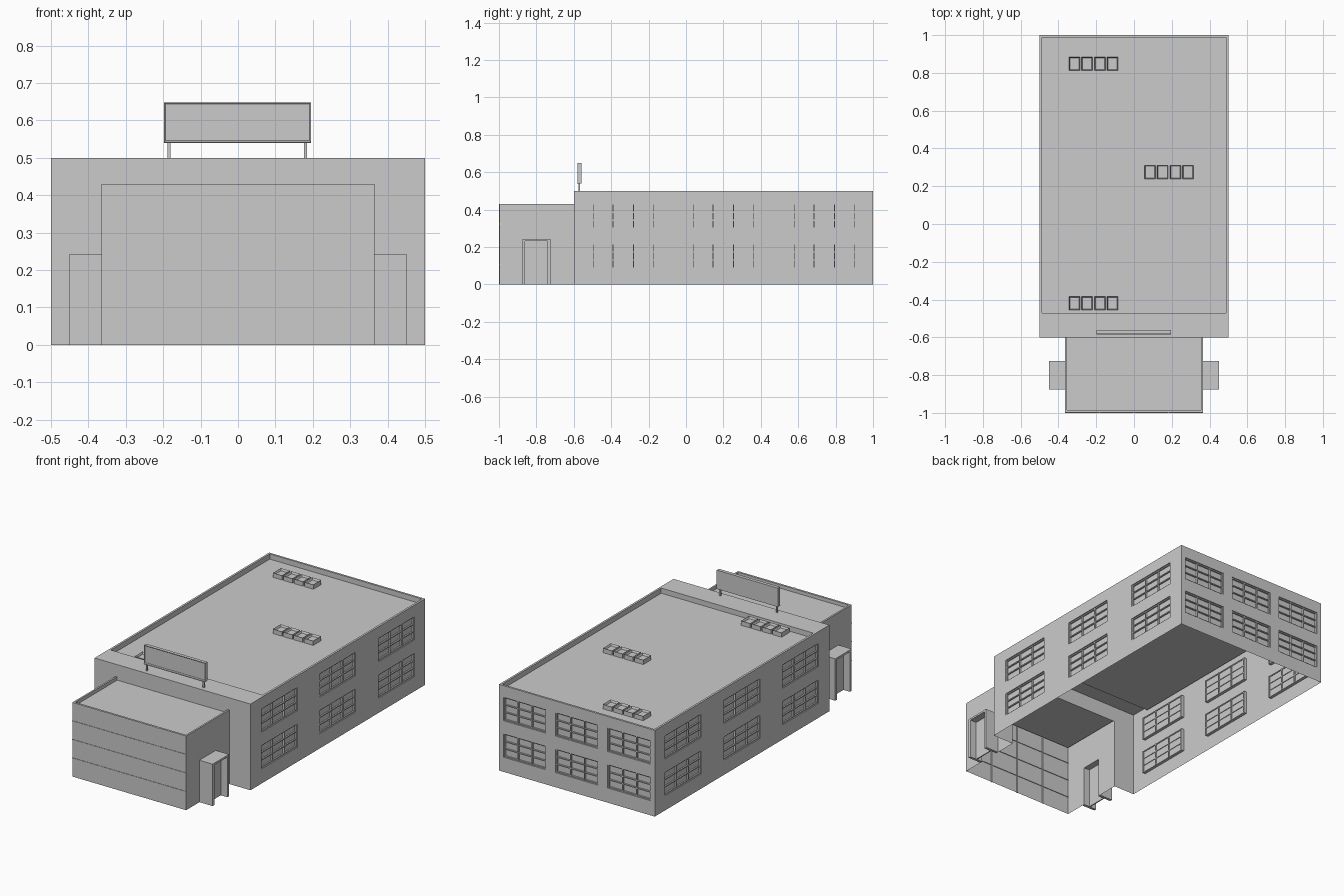
import bpy, bmesh
from mathutils import Vector

if "Cube" in bpy.data.objects:
    bpy.data.objects.remove(bpy.data.objects["Cube"])


def finish(name, bm, recalc=True):
    bmesh.ops.remove_doubles(bm, verts=bm.verts, dist=1e-5)
    if recalc:
        bmesh.ops.recalc_face_normals(bm, faces=bm.faces)
    me = bpy.data.meshes.new(name)
    bm.to_mesh(me)
    bm.free()
    ob = bpy.data.objects.new(name, me)
    bpy.context.collection.objects.link(ob)
    return ob


def quad(bm, *pts):
    bm.faces.new([bm.verts.new(p) for p in pts])


def box(bm, a, b):
    vs = bmesh.ops.create_cube(bm, size=1)["verts"]
    a, b = Vector(a), Vector(b)
    for v in vs:
        v.co = Vector([a[i] + (v.co[i] + 0.5) * (b[i] - a[i]) for i in range(3)])


def wall(bm, p, u0, u1, z0, z1, holes=(), depth=0):
    """Gridded wall; holes get a recessed pane, or stay open if depth is 0."""
    us = sorted({u0, u1, *[u for h in holes for u in h[:2]]})
    zs = sorted({z0, z1, *[z for h in holes for z in h[2:]]})
    for a, b in zip(us, us[1:]):
        for c, d in zip(zs, zs[1:]):
            u, z = (a + b) / 2, (c + d) / 2
            if not any(h[0] < u < h[1] and h[2] < z < h[3] for h in holes):
                quad(bm, p(a, c, 0), p(b, c, 0), p(b, d, 0), p(a, d, 0))
    if depth:
        for a, b, c, d in holes:
            rim = [(a, c), (b, c), (b, d), (a, d)]
            quad(bm, *[p(u, z, depth) for u, z in rim])
            for q, r in zip(rim, rim[1:] + rim[:1]):
                quad(bm, p(*q, 0), p(*r, 0), p(*r, depth), p(*q, depth))


def roof(bm, x, y0, y1, z, ix, iy0, iy1, drop):
    """Flat rim around a sunken roof deck."""
    o = [(-x, y0), (x, y0), (x, y1), (-x, y1)]
    i = [(-ix, iy0), (ix, iy0), (ix, iy1), (-ix, iy1)]
    for k in range(4):
        j = (k + 1) % 4
        if o[k][1] == i[k][1] and o[j][1] == i[j][1]:
            continue                      # rim has no width on this side
        quad(bm, (*o[k], z), (*o[j], z), (*i[j], z), (*i[k], z))
        quad(bm, (*i[k], z), (*i[j], z), (*i[j], z - drop), (*i[k], z - drop))
    quad(bm, *[(*q, z - drop) for q in i])


ROWS = [(0.085, 0.22), (0.297, 0.432)]
side_holes = [(c - 0.165, c + 0.165, a, b) for c in (-0.335, 0.2, 0.74) for a, b in ROWS]
back_holes = [(c - 0.137, c + 0.137, a, b) for c in (-0.335, 0, 0.335) for a, b in ROWS]
right = lambda u, z, d: Vector((0.5 - d, u, z))
left = lambda u, z, d: Vector((-0.5 + d, u, z))
back = lambda u, z, d: Vector((u, 1 - d, z))

# Main hall: open-bottomed shell with recessed windows and sunken roof
bm = bmesh.new()
wall(bm, right, -0.6, 1, 0, 0.5, side_holes, 0.014)
wall(bm, left, -0.6, 1, 0, 0.5, side_holes, 0.014)
wall(bm, back, -0.5, 0.5, 0, 0.5, back_holes, 0.014)
wall(bm, lambda u, z, d: Vector((u, -0.6, z)), -0.5, 0.5, 0, 0.5,
     [(-0.365, 0.365, 0, 0.41)])
roof(bm, 0.5, -0.6, 1, 0.5, 0.488, -0.47, 0.988, 0.03)
finish("main_hall", bm)

# Window bars: frame, two uprights and two rails through each pane
bm = bmesh.new()
T = 0.003
for p, holes in ((right, side_holes), (left, side_holes), (back, back_holes)):
    for a, b, c, d in holes:
        for k in range(4):
            u = a + T + (b - a - 2 * T) * k / 3
            z = c + T + (d - c - 2 * T) * k / 3
            box(bm, p(u - T, c, 0.004), p(u + T, d, 0.02))
            box(bm, p(a, z - T, 0.006), p(b, z + T, 0.018))
finish("window_bars", bm)

# Front annex: open-bottomed shell with a doorway on each side
bm = bmesh.new()
F = -0.997
door = [(-0.86, -0.74, 0, 0.232)]
for s in (1, -1):
    wall(bm, lambda u, z, d: Vector((s * 0.365, u, z)), F, -0.6, 0, 0.43, door)
wall(bm, lambda u, z, d: Vector((u, F, z)), -0.365, 0.365, 0, 0.43)
roof(bm, 0.365, F, -0.6, 0.43, 0.355, -0.985, -0.6, 0.02)
finish("front_annex", bm)

# Glazing bars on the annex front
bm = bmesh.new()
for k in (1, 2, 3):
    x, z = -0.365 + 0.1825 * k, 0.1075 * k
    box(bm, (x - 0.003, -1, 0), (x + 0.003, -0.992, 0.43))
    box(bm, (-0.365, -0.9995, z - 0.002), (0.365, -0.993, z + 0.002))
finish("front_glazing_bars", bm)

# Side door portals with a recessed door
for s, name in ((1, "right"), (-1, "left")):
    bm = bmesh.new()
    box(bm, (s * 0.365, -0.875, 0), (s * 0.45, -0.86, 0.243))
    box(bm, (s * 0.365, -0.74, 0), (s * 0.45, -0.725, 0.243))
    box(bm, (s * 0.365, -0.86, 0.232), (s * 0.45, -0.74, 0.243))
    finish(name + "_door_portal", bm)
    bm = bmesh.new()
    box(bm, (s * 0.402, -0.86, 0), (s * 0.408, -0.74, 0.232))
    finish(name + "_door", bm)

# Rooftop sign board on two posts, blank face inset in a frame
bm = bmesh.new()
box(bm, (-0.198, -0.58, 0.542), (0.195, -0.56, 0.648))
face = min(bm.faces, key=lambda f: f.calc_center_median().y)
bmesh.ops.inset_region(bm, faces=[face], thickness=0.006, depth=-0.004)
finish("sign_board", bm)
bm = bmesh.new()
box(bm, (-0.198, -0.584, 0.539), (0.195, -0.56, 0.542))
for x in (-0.184, 0.18):
    box(bm, (x - 0.004, -0.575, 0.5), (x + 0.004, -0.567, 0.54))
finish("sign_supports", bm)

# Rooftop vents: three rows of four shallow open-topped boxes
for n, (x0, y) in enumerate(((-0.315, 0.848), (0.085, 0.275), (-0.315, -0.42))):
    bm = bmesh.new()
    for k in range(4):
        x = x0 + 0.067 * k
        box(bm, (x - 0.029, y - 0.036, 0.47), (x + 0.029, y + 0.036, 0.496))
    tops = [f for f in bm.faces if f.calc_center_median().z > 0.495]
    bmesh.ops.inset_individual(bm, faces=tops, thickness=0.007, depth=-0.012)
    finish("roof_vents_%d" % (n + 1), bm)
